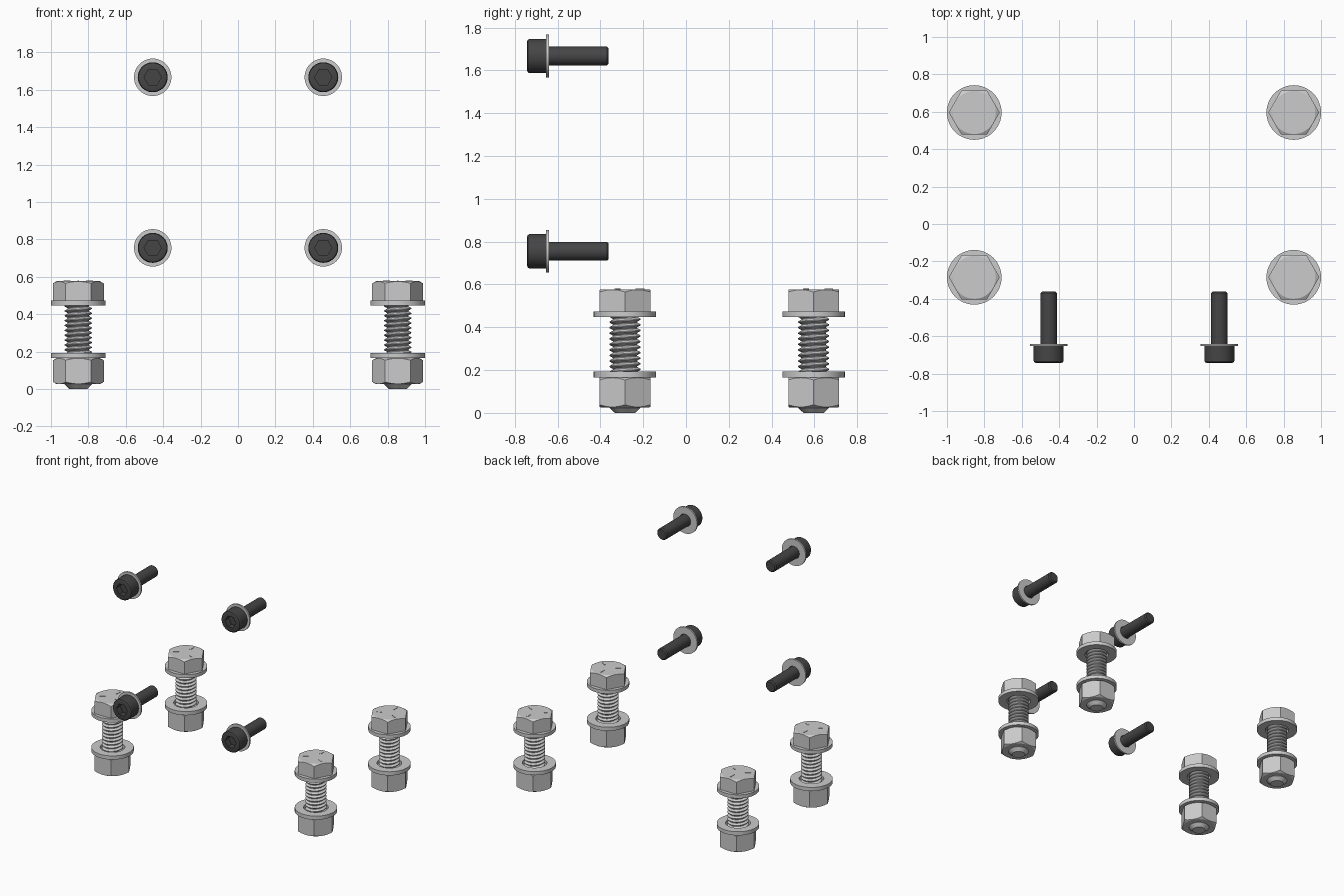
import bpy, bmesh
from math import sin, cos, pi, radians, tan
from mathutils import Matrix

if "Cube" in bpy.data.objects:
    bpy.data.objects.remove(bpy.data.objects["Cube"])

N = 48  # segments around every turned part


def finish(bm, name, mat=None):
    """Smooth shading with sharp edges kept, returned as a mesh."""
    bm.normal_update()
    for f in bm.faces:
        f.smooth = True
    for e in bm.edges:
        e.smooth = len(e.link_faces) == 2 and e.calc_face_angle(0) < radians(25)
    me = bpy.data.meshes.new(name)
    bm.to_mesh(me)
    bm.free()
    if mat:
        me.materials.append(mat)
    return me


def turned(name, profile, closed=False, mat=None):
    """Revolve (r, z) points; either value may be a function of the angle."""
    bm = bmesh.new()
    val = lambda v, a: v(a) if callable(v) else v
    rings = []
    for r, z in profile:
        angles = [2 * pi * i / N for i in range(N)]
        rings.append([bm.verts.new((val(r, a) * cos(a), val(r, a) * sin(a), val(z, a)))
                      for a in angles])
    pairs = list(zip(rings, rings[1:]))
    if closed:
        pairs.append((rings[-1], rings[0]))
    else:
        bm.faces.new(rings[0])
        bm.faces.new(rings[-1])
    for lo, hi in pairs:
        for i in range(N):
            j = (i + 1) % N
            bm.faces.new((lo[i], lo[j], hi[j], hi[i]))
    bmesh.ops.recalc_face_normals(bm, faces=bm.faces[:])
    return finish(bm, name, mat)


def hexagon(apothem):
    return lambda a: apothem / cos((a % (pi / 3)) - pi / 6)


def chamfer(apothem, z, sign, r0):
    """Edge height of a hexagon cut by a 30 degree cone."""
    return lambda a: z - sign * (hexagon(apothem)(a) - r0) * tan(radians(30))


def washer(name, r_in, r_out, z0, z1):
    return turned(name, [(r_in, z0), (r_out, z0), (r_out, z1), (r_in, z1)], closed=True)


def thread(name, z0, z1, pitch, minor, major):
    """Helical thread surface."""
    bm = bmesh.new()
    steps = int((z1 - z0) / pitch * N)
    section = [(minor, 0.0), (minor, 0.15), (major, 0.5), (major, 0.65)]
    strips = []
    for r, o in section:
        strips.append([bm.verts.new((r * cos(2 * pi * i / N), r * sin(2 * pi * i / N),
                                     z0 + pitch * (i / N + o))) for i in range(steps)])
    for k in range(4):
        lo, hi = strips[k], strips[(k + 1) % 4]
        d = N if k == 3 else 0
        for i in range(steps - 1 - d):
            bm.faces.new((lo[i], lo[i + 1], hi[i + 1 + d], hi[i + d]))
    return finish(bm, name)


def grade_marks(name, z):
    """Three small raised radial ticks on the head."""
    bm = bmesh.new()
    for deg in (90, 210, 330):
        m = (Matrix.Rotation(radians(deg), 4, 'Z') @ Matrix.Translation((0.07, 0, z))
             @ Matrix.Diagonal((0.04, 0.008, 0.006, 1)))
        bmesh.ops.create_cube(bm, size=1, matrix=m)
    return finish(bm, name)


black = bpy.data.materials.new("black_steel")
black.diffuse_color = (0.06, 0.06, 0.06, 1)
black.use_nodes = True
black.node_tree.nodes["Principled BSDF"].inputs["Base Color"].default_value = black.diffuse_color

# Hex bolt with nut and two washers
AP, R0 = 0.118, 0.115
hexa = hexagon(AP)
bolt_parts = [
    turned("bolt_head", [(R0, 0.474), (hexa, 0.474),
                         (hexa, chamfer(AP, 0.577, 1, R0)), (R0, 0.577)]),
    grade_marks("bolt_head_marks", 0.577),
    washer("upper_washer", 0.085, 0.146, 0.447, 0.474),
    thread("bolt_thread", 0.13, 0.48, 0.026, 0.057, 0.073),
    turned("bolt_tip", [(0.047, 0.0), (0.073, 0.024), (0.073, 0.16)]),
    washer("lower_washer", 0.085, 0.146, 0.166, 0.194),
    turned("nut", [(0.07, 0.026), (R0, 0.026), (hexa, chamfer(AP, 0.026, -1, R0)),
                   (hexa, chamfer(AP, 0.166, 1, R0)), (R0, 0.166), (0.07, 0.166)],
           closed=True),
]

# Socket head cap screw, built along z from the outer face of the head
socket = hexagon(0.04)
screw_parts = [
    turned("screw_head", [(socket, 0.045), (socket, 0.0), (0.069, 0.0), (0.076, 0.003),
                          (0.08, 0.01), (0.08, 0.089), (0.044, 0.089)], mat=black),
    washer("screw_washer", 0.047, 0.1, 0.089, 0.101),
    turned("screw_shank", [(0.044, 0.08), (0.044, 0.372), (0.036, 0.381)], mat=black),
]


def place(meshes, matrix, tag):
    for me in meshes:
        ob = bpy.data.objects.new(f"{me.name}_{tag}", me)
        ob.matrix_world = matrix
        bpy.context.collection.objects.link(ob)


for side, sx in (("left", -1), ("right", 1)):
    for row, y in (("front", -0.596 + 0.311), ("back", 0.596)):
        place(bolt_parts, Matrix.Translation((sx * 0.854, y, 0)), f"{row}_{side}")
    for level, z in (("lower", 0.755), ("upper", 1.667)):
        place(screw_parts, Matrix.Translation((sx * 0.456, -0.742, z))
              @ Matrix.Rotation(-pi / 2, 4, 'X'), f"{level}_{side}")
